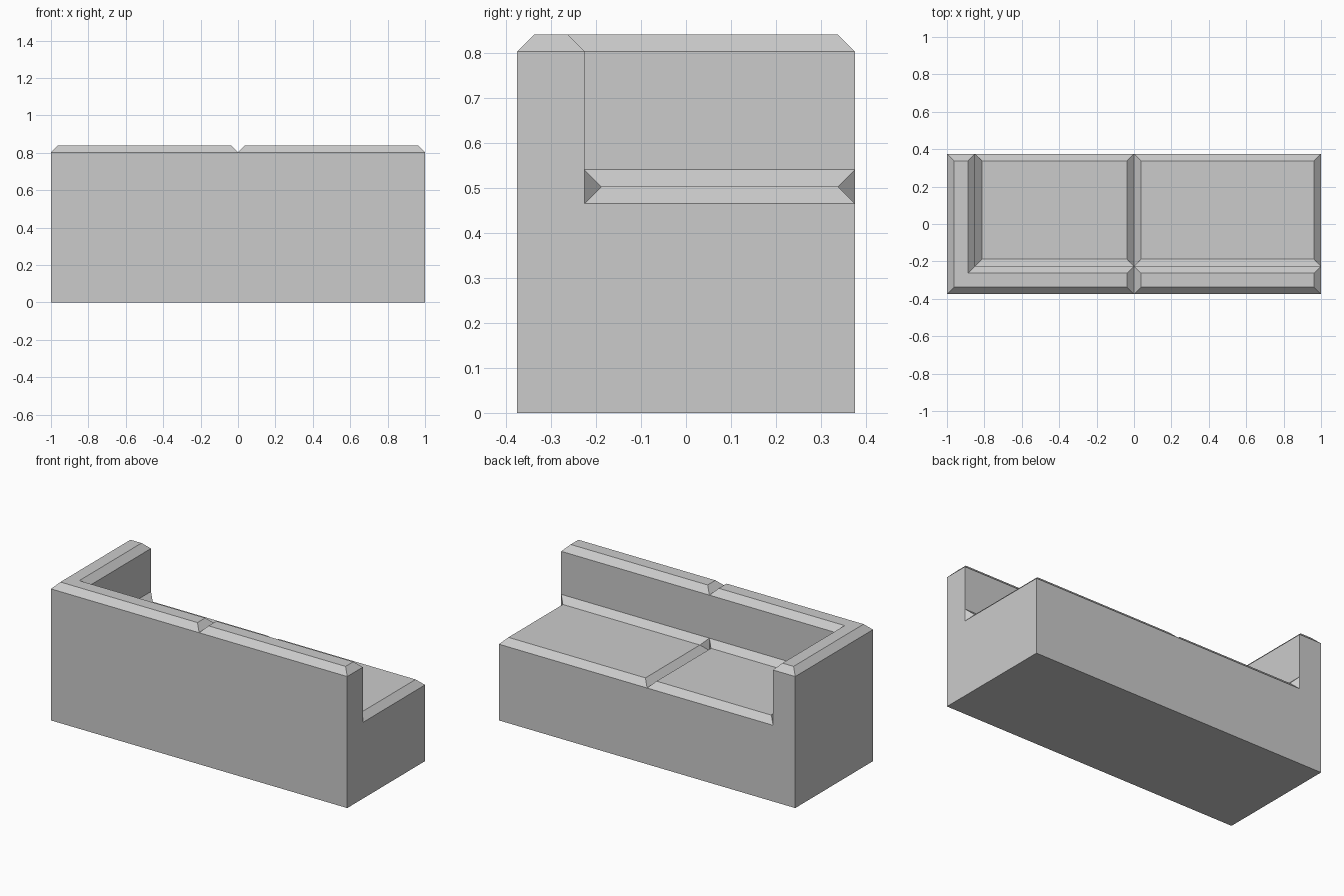
import bpy, bmesh
from mathutils import Vector

if "Cube" in bpy.data.objects:
    bpy.data.objects.remove(bpy.data.objects["Cube"])

CHAMFER = 0.0375
RIM, EDGE = 0.8025, 0.465      # lower chamfer line of the back/arm and of the seat
WALL = EDGE + 2 * CHAMFER      # where the seat fillet meets back and arm


def face(bm, pts):
    bm.faces.new([bm.verts.new(p) for p in pts])


def inset(outline):
    """Offset an anticlockwise right-angled outline inwards."""
    n, out = len(outline), []
    for i in range(n):
        p, a, b = (Vector(outline[j % n]) for j in (i, i - 1, i + 1))
        d1, d2 = (p - a).normalized(), (b - p).normalized()
        out.append(p + CHAMFER * Vector((-d1.y - d2.y, d1.x + d2.x)))
    return out


def padded_top(bm, outline, heights, top):
    """Flat panel with a sloped border; each border edge has its own height."""
    n, inner = len(outline), inset(outline)
    face(bm, [(p.x, p.y, top) for p in inner])
    for i in range(n):
        j, z = (i + 1) % n, heights[i]
        face(bm, [(*outline[i], z), (*outline[j], z),
                  (*inner[j], top), (*inner[i], top)])
        if heights[i - 1] != z:
            face(bm, [(*outline[i], heights[i - 1]), (*outline[i], z),
                      (*inner[i], top)])


def block(bm, outline, height):
    """Side walls and underside."""
    face(bm, [(*p, 0) for p in reversed(outline)])
    for i, a in enumerate(outline):
        b = outline[(i + 1) % len(outline)]
        face(bm, [(*a, 0), (*b, 0), (*b, height), (*a, height)])


def finish(bm, name):
    bmesh.ops.remove_doubles(bm, verts=bm.verts, dist=1e-5)
    bmesh.ops.recalc_face_normals(bm, faces=bm.faces)
    mesh = bpy.data.meshes.new(name)
    bm.to_mesh(mesh)
    bm.free()
    bpy.context.collection.objects.link(bpy.data.objects.new(name, mesh))


X0, X1, Y0, Y1 = -1, 1, -0.375, 0.375
ARM, BACK = -0.85, -0.225      # inner faces of arm and backrest

# Backrest and single arm, L-shaped, split at the middle by a V groove
bm = bmesh.new()
arm_side = [(ARM, Y1), (X0, Y1), (X0, Y0)]
block(bm, [(0, Y0), (X1, Y0), (X1, BACK), (0, BACK), (ARM, BACK)] + arm_side, RIM)
padded_top(bm, [(0, Y0), (X1, Y0), (X1, BACK), (0, BACK)], [RIM] * 4, RIM + CHAMFER)
padded_top(bm, [(0, Y0), (0, BACK), (ARM, BACK)] + arm_side, [RIM] * 6, RIM + CHAMFER)
finish(bm, "backrest_and_arm")

# Seat with two padded panels that rise where they meet the back and arm
bm = bmesh.new()
block(bm, [(ARM, BACK), (0, BACK), (X1, BACK), (X1, Y1), (0, Y1), (ARM, Y1)], EDGE)
for xa, xb, left in ((ARM, 0, WALL), (0, X1, EDGE)):
    padded_top(bm, [(xa, BACK), (xb, BACK), (xb, Y1), (xa, Y1)],
               [WALL, EDGE, EDGE, left], EDGE + CHAMFER)
finish(bm, "seat")
